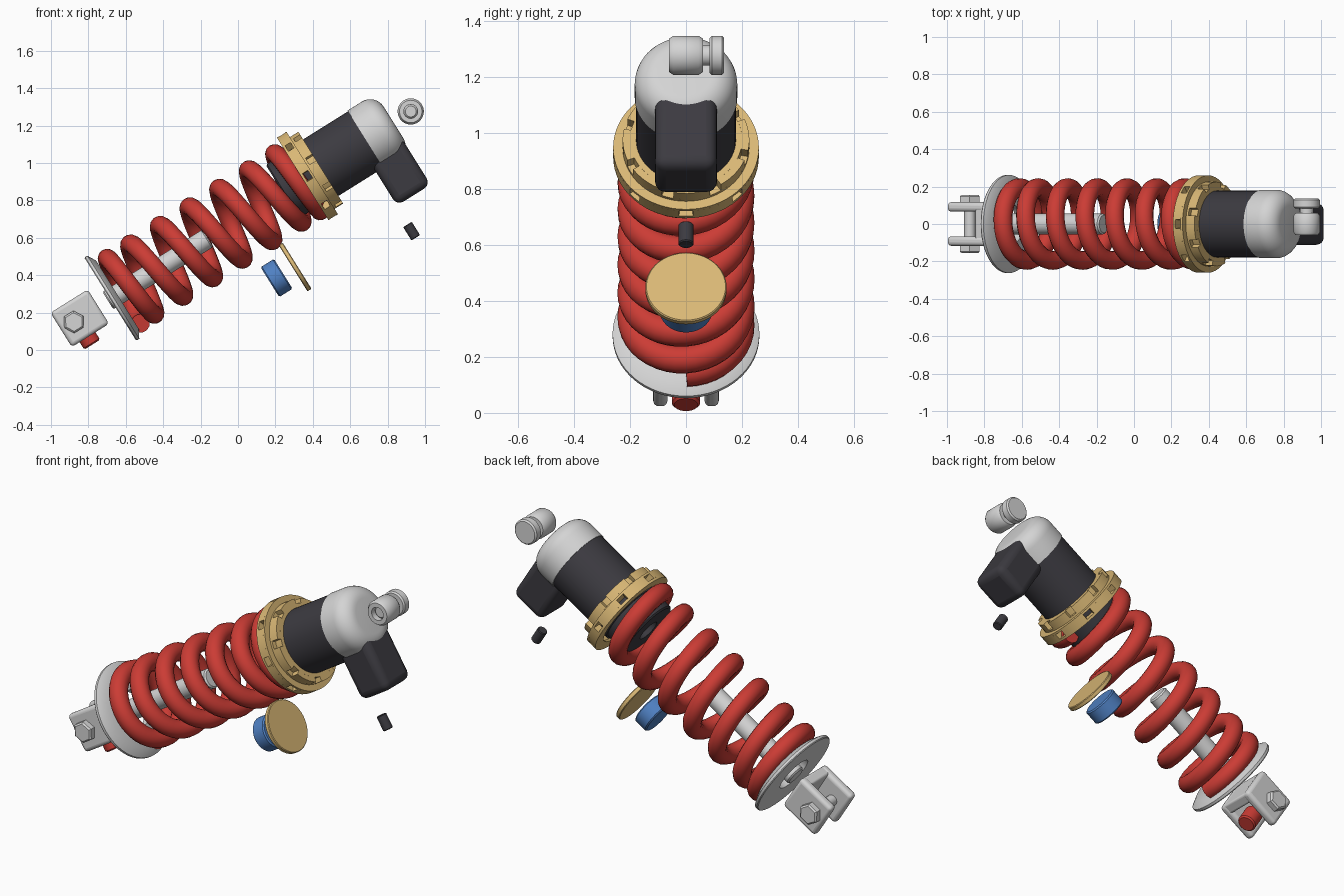
import bpy, bmesh
from math import sin, cos, pi, radians, tau
from mathutils import Matrix, Vector

if "Cube" in bpy.data.objects:
    bpy.data.objects.remove(bpy.data.objects["Cube"], do_unlink=True)

# Tilted frame: local x runs up the damper, local z points away from it
FRAME = Matrix.Translation((-0.67, 0, 0.28)) @ Matrix.Rotation(radians(-32), 4, 'Y')
TURN = {'x': Matrix.Identity(4),
        'y': Matrix.Rotation(pi / 2, 4, 'Z'),
        'z': Matrix.Rotation(-pi / 2, 4, 'Y')}


def material(name, color):
    m = bpy.data.materials.new(name)
    m.use_nodes = True
    m.diffuse_color = (*color, 1)
    m.node_tree.nodes["Principled BSDF"].inputs["Base Color"].default_value = (*color, 1)
    return m


RED = material("spring red", (0.6, 0.045, 0.035))
GOLD = material("anodised gold", (0.7, 0.48, 0.18))
BLACK = material("dark grey", (0.045, 0.043, 0.052))
SILVER = material("silver", (0.66, 0.66, 0.66))
BLUE = material("blue", (0.08, 0.22, 0.55))


def finish(name, bm, mat, matrix, bevel=0):
    bmesh.ops.recalc_face_normals(bm, faces=bm.faces)
    mesh = bpy.data.meshes.new(name)
    bm.to_mesh(mesh)
    bm.free()
    ob = bpy.data.objects.new(name, mesh)
    bpy.context.collection.objects.link(ob)
    ob.matrix_world = matrix
    mesh.materials.append(mat)
    if bevel:
        mod = ob.modifiers.new("rounding", 'BEVEL')
        mod.width, mod.segments, mod.limit_method = bevel, 4, 'ANGLE'
    smooth(ob)
    return ob


def smooth(ob):
    bpy.ops.object.select_all(action='DESELECT')
    ob.select_set(True)
    bpy.context.view_layer.objects.active = ob
    bpy.ops.object.shade_smooth_by_angle(angle=radians(35))


def add_arc(bm, profile, start=0, sweep=tau, steps=64):
    """Sweep a closed (along, radius) outline around local x."""
    full = sweep > tau - 0.01
    rings = []
    for i in range(steps if full else steps + 1):
        a = start + sweep * i / steps
        rings.append([bm.verts.new((t, r * cos(a), r * sin(a))) for t, r in profile])
    n = len(profile)
    for i in range(steps):
        p, q = rings[i], rings[(i + 1) % len(rings)]
        for j in range(n):
            k = (j + 1) % n
            bm.faces.new((p[j], p[k], q[k], q[j]))
    if not full:
        bm.faces.new(rings[0])
        bm.faces.new(rings[-1])


def lathe(name, profile, mat, at=(0, 0, 0), axis='x', steps=64):
    bm = bmesh.new()
    add_arc(bm, profile, steps=steps)
    bmesh.ops.remove_doubles(bm, verts=bm.verts, dist=1e-5)
    bmesh.ops.dissolve_degenerate(bm, edges=bm.edges, dist=1e-6)
    return finish(name, bm, mat, FRAME @ Matrix.Translation(at) @ TURN[axis])


def rod(name, t0, t1, r, mat, chamfer=0.008, **kw):
    c = chamfer
    return lathe(name, [(t0, 0), (t0, r - c), (t0 + c, r), (t1 - c, r), (t1, r - c), (t1, 0)],
                 mat, **kw)


def box(name, lo, hi, mat, bevel):
    lo, hi = Vector(lo), Vector(hi)
    bm = bmesh.new()
    bmesh.ops.create_cube(bm, size=1)
    bmesh.ops.scale(bm, verts=bm.verts, vec=hi - lo)
    bmesh.ops.translate(bm, verts=bm.verts, vec=(lo + hi) / 2)
    return finish(name, bm, mat, FRAME, bevel)


def castle_ring(name, solid, tooth, offset, count=8, gap=radians(11)):
    """Solid collars plus evenly spaced teeth, leaving wrench slots."""
    bm = bmesh.new()
    for prof in solid:
        add_arc(bm, prof)
    step = tau / count
    for i in range(count):
        add_arc(bm, tooth, offset + i * step + gap / 2, step - gap, 8)
    return finish(name, bm, GOLD, FRAME)


def band(t0, t1, r0, r1):
    return [(t0, r0), (t0, r1), (t1, r1), (t1, r0)]


# Lower clevis with cross bolt and adjuster knob
for side, tag in ((1, "left"), (-1, "right")):
    y = sorted((side * 0.066, side * 0.117))
    box("clevis_plate_" + tag, (-0.325, y[0], -0.108), (-0.09, y[1], 0.108), SILVER, 0.02)
    head = [(0.112, 0), (0.112, 0.06), (0.147, 0.06), (0.155, 0.05), (0.155, 0)]
    lathe("bolt_head_" + tag, [(side * t, r) for t, r in head], SILVER,
          at=(-0.245, 0, 0), axis='y', steps=6)
box("clevis_bridge", (-0.15, -0.1, -0.105), (-0.092, 0.1, 0.105), SILVER, 0.012)
rod("clevis_bolt", -0.12, 0.12, 0.03, SILVER, at=(-0.245, 0, 0), axis='y', steps=32)
rod("adjuster_knob", -0.155, -0.05, 0.05, RED, at=(-0.226, 0, 0), axis='z')

# Lower spring seat and shaft
lathe("lower_spring_seat", [(-0.015, 0.1), (-0.015, 0.258), (-0.01, 0.262), (0.004, 0.262),
                            (0.03, 0.215), (0.03, 0.1)], SILVER)
rod("damper_shaft", -0.03, 0.6, 0.055, SILVER)


# Coil spring with closed end turns
def spring_height(turn):
    keys = [(0, 0.05), (0.5, 0.085), (1, 0.14), (1.5, 0.231), (6, 1.073), (6.5, 1.145), (7, 1.19)]
    for (a, p), (b, q) in zip(keys, keys[1:]):
        if turn <= b:
            return p + (q - p) * (turn - a) / (b - a)
    return keys[-1][1]


curve = bpy.data.curves.new("coil_path", 'CURVE')
curve.dimensions = '3D'
curve.bevel_depth = 0.05
curve.bevel_resolution = 5
curve.use_fill_caps = True
spline = curve.splines.new('POLY')
PER_TURN = 40
spline.points.add(7 * PER_TURN)
for i, point in enumerate(spline.points):
    turn = i / PER_TURN
    a = turn * tau - pi / 2
    t = sum(spring_height(min(7, max(0, turn + d / 20))) for d in range(-3, 4)) / 7
    point.co = (t, 0.195 * cos(a), 0.195 * sin(a), 1)
path = bpy.data.objects.new("coil_path", curve)
bpy.context.collection.objects.link(path)
coil_mesh = bpy.data.meshes.new_from_object(path.evaluated_get(bpy.context.evaluated_depsgraph_get()))
bpy.data.objects.remove(path, do_unlink=True)
coil = bpy.data.objects.new("coil_spring", coil_mesh)
bpy.context.collection.objects.link(coil)
coil.matrix_world = FRAME
coil_mesh.materials.clear()
coil_mesh.materials.append(RED)
smooth(coil)

# Damper body, open at the bottom for the shaft
lathe("damper_body", [(1.25, 0), (1.25, 0.06), (1.07, 0.06), (1.07, 0.16), (1.078, 0.168),
                      (1.2, 0.168), (1.2, 0.178), (1.6, 0.178), (1.6, 0)], BLACK)

# Slotted preload collar and lock ring
castle_ring("preload_collar", [band(1.198, 1.212, 0.2, 0.26), band(1.246, 1.258, 0.16, 0.26)],
            band(1.212, 1.246, 0.215, 0.26), 0)
castle_ring("lock_ring", [band(1.258, 1.27, 0.16, 0.226), band(1.27, 1.312, 0.16, 0.2)],
            band(1.27, 1.312, 0.2, 0.226), radians(28))

# Rounded top cap and side reservoir
ROUND = 0.085
dome = [(1.77 - ROUND + ROUND * sin(k * pi / 16), 0.183 - ROUND + ROUND * cos(k * pi / 16))
        for k in range(9)]
lathe("top_cap", [(1.595, 0), (1.595, 0.183)] + dome + [(1.77, 0)], SILVER)
box("reservoir", (1.55, -0.111, -0.388), (1.762, 0.111, -0.08), BLACK, 0.04)

# Upper eyelet, with its pin and end disc
lathe("upper_eyelet", [(-0.06, 0.037), (-0.06, 0.06), (-0.045, 0.07), (0.045, 0.07),
                       (0.06, 0.06), (0.06, 0.037)], SILVER, at=(1.879, 0, 0), axis='y')
rod("eyelet_pin", -0.035, 0.1, 0.037, SILVER, at=(1.879, 0, 0), axis='y')
rod("eyelet_end_disc", 0.084, 0.136, 0.07, SILVER, at=(1.879, 0, 0), axis='y')

# Loose parts set beside the damper
rod("valve_screw", -0.042, 0.042, 0.027, BLACK, chamfer=0.004, at=(1.544, 0, -0.545), axis='z', steps=32)
rod("gold_cover", -0.013, 0.013, 0.145, GOLD, chamfer=0.004, at=(0.914, 0, -0.378))
rod("blue_piston", -0.042, 0.042, 0.094, BLUE, chamfer=0.007, at=(0.799, 0, -0.375))
